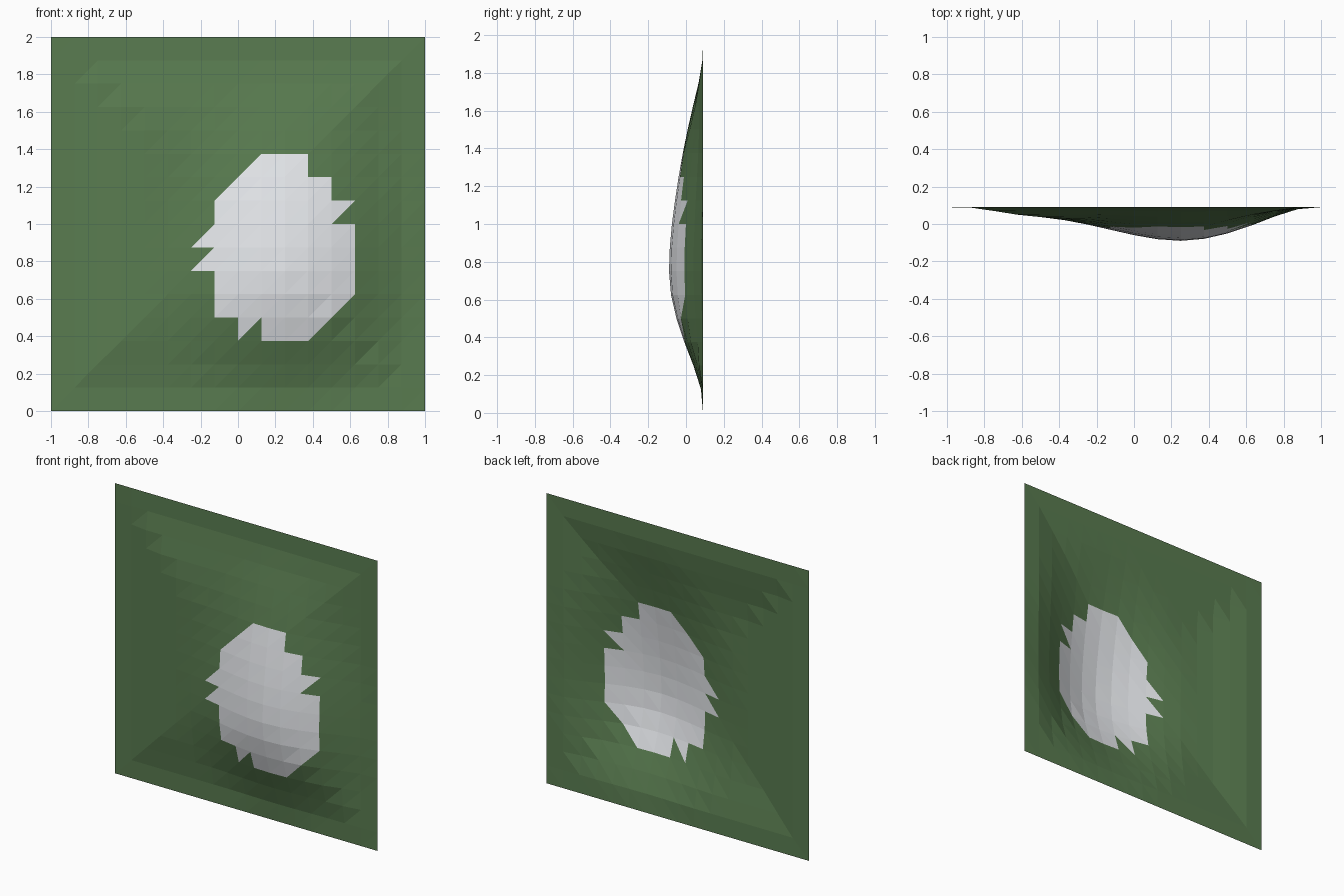
import bpy, bmesh

if "Cube" in bpy.data.objects:
    bpy.data.objects.remove(bpy.data.objects["Cube"])

N = 16
STEP = 2 / N
# depth of each concentric square ring, centre to rim
RINGS = [0.027, 0.027, 0.028, 0.03, 0.037, 0.05, 0.07, 0.088, 0.09]
PEAK_X, PEAK_Z, PEAK_H = 0.25, 0.75, 0.118


def depth(x, z):
    """Square-ringed slope plus a smooth peak stretched upwards."""
    ring = RINGS[round(max(abs(x), abs(z - 1)) / STEP)]
    dx, dz = (x - PEAK_X) / 0.75, z - PEAK_Z
    dz /= 1.1 if dz > 0 else 0.75
    t = max(0, 1 - (dx * dx + dz * dz) ** 0.5)
    return ring - PEAK_H * t * t * (3 - 2 * t)


def material(name, colour):
    m = bpy.data.materials.new(name)
    m.diffuse_color = (*colour, 1)
    m.use_nodes = True
    m.node_tree.nodes["Principled BSDF"].inputs["Base Color"].default_value = m.diffuse_color
    return m


# upright grid sheet, each cell split along the same diagonal
bm = bmesh.new()
grid = [[bm.verts.new((-1 + i * STEP, depth(-1 + i * STEP, j * STEP), j * STEP))
         for i in range(N + 1)] for j in range(N + 1)]
for j in range(N):
    for i in range(N):
        a, b = grid[j][i], grid[j][i + 1]
        c, d = grid[j + 1][i + 1], grid[j + 1][i]
        for tri in ((a, b, c), (a, c, d)):
            f = bm.faces.new(tri)
            # snow on the highest faces
            f.material_index = int(sum(v.co.y for v in tri) / 3 < -0.018)

mesh = bpy.data.meshes.new("mountain_terrain")
bm.to_mesh(mesh)
bm.free()
mesh.materials.append(material("grass", (0.10, 0.20, 0.08)))
mesh.materials.append(material("snow", (0.8, 0.82, 0.85)))
obj = bpy.data.objects.new("mountain_terrain", mesh)
bpy.context.collection.objects.link(obj)
